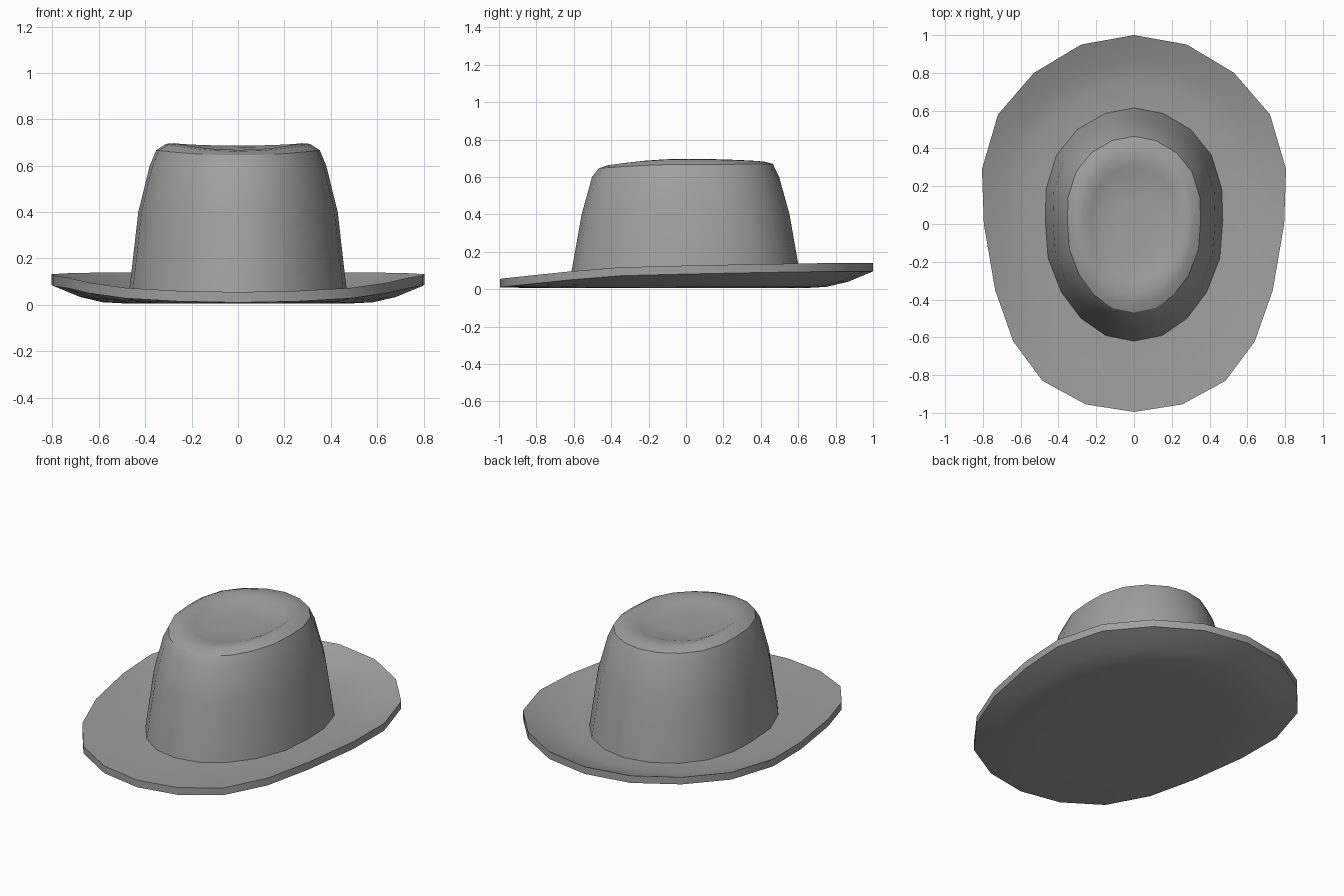
import bpy, bmesh

cube = bpy.data.objects.get("Cube")
if cube:
    bpy.data.objects.remove(cube, do_unlink=True)

felt = bpy.data.materials.new("grey felt")
felt.use_nodes = True
GREY = (0.35, 0.35, 0.35, 1)
felt.diffuse_color = GREY
bsdf = felt.node_tree.nodes["Principled BSDF"]
bsdf.inputs["Base Color"].default_value = GREY
bsdf.inputs["Roughness"].default_value = 0.8


def mirrored(half):
    """Close a half outline, listed from back to front, across x = 0."""
    return half + [(-p[0], *p[1:]) for p in half[-2:0:-1]]


# Brim outline: x, y and height of its upper edge
brim = mirrored([(0, 1, .14), (.28, .95, .14), (.53, .80, .14), (.72, .58, .137),
                 (.805, .29, .132), (.795, 0, .126), (.735, -.35, .117),
                 (.64, -.62, .095), (.485, -.83, .073), (.255, -.955, .06),
                 (0, -.995, .055)])
# Crown outline where it meets the brim
crown = mirrored([(0, .615), (.155, .585), (.30, .50), (.41, .365), (.465, .185),
                  (.47, .02), (.455, -.18), (.385, -.36), (.28, -.50),
                  (.15, -.59), (0, -.62)])
FLAT, THICK = .05, .045


def brim_ring(t, lift, drop):
    """Ring between crown (t=0) and brim edge (t=1)."""
    return [(c[0] + (b[0] - c[0]) * t, c[1] + (b[1] - c[1]) * t,
             FLAT + (b[2] - FLAT) * lift - drop) for b, c in zip(brim, crown)]


def crown_ring(sx, sy, front, side, back):
    """Scaled crown ring whose height varies from front to side to back."""
    ring = []
    for x, y in crown:
        k = y / .62
        z = side + ((back if k > 0 else front) - side) * k * k
        ring.append((x * sx, y * sy, z))
    return ring


# Rings from the underside, around the brim edge, up the crown, into the dent
rings = [
    (brim_ring(0, 0, THICK), False),
    (brim_ring(.35, .08, THICK), False),
    (brim_ring(.65, .38, THICK), False),
    (brim_ring(1, 1, THICK), True),
    (brim_ring(1, 1, 0), True),
    (brim_ring(.65, .38, 0), False),
    (brim_ring(.35, .08, 0), False),
    (crown_ring(1, 1, FLAT, FLAT, FLAT), True),
    (crown_ring(.915, .90, .40, .40, .40), False),
    (crown_ring(.81, .81, .60, .60, .60), False),
    (crown_ring(.75, .755, .645, .667, .67), True),
    (crown_ring(.66, .68, .662, .694, .682), False),
    (crown_ring(.58, .60, .668, .697, .686), False),
    (crown_ring(.48, .50, .664, .672, .678), False),
    (crown_ring(.36, .40, .652, .652, .658), False),
    (crown_ring(.18, .20, .652, .652, .654), False),
]

bm = bmesh.new()
loops = [[bm.verts.new(p) for p in ring] for ring, _ in rings]
n = len(brim)
for a, b in zip(loops, loops[1:]):
    for i in range(n):
        j = (i + 1) % n
        bm.faces.new((a[i], a[j], b[j], b[i]))
# Close the underside and the bottom of the dent
bm.faces.new(loops[0])
bm.faces.new(loops[-1])
bmesh.ops.recalc_face_normals(bm, faces=bm.faces)
for face in bm.faces:
    face.smooth = True
# Crease the brim edges, the crown base and the crown rim
for loop, (_, sharp) in zip(loops, rings):
    if sharp:
        for i in range(n):
            bm.edges.get((loop[i], loop[(i + 1) % n])).smooth = False

mesh = bpy.data.meshes.new("hat")
bm.to_mesh(mesh)
bm.free()
mesh.materials.append(felt)
hat = bpy.data.objects.new("hat", mesh)
bpy.context.collection.objects.link(hat)
